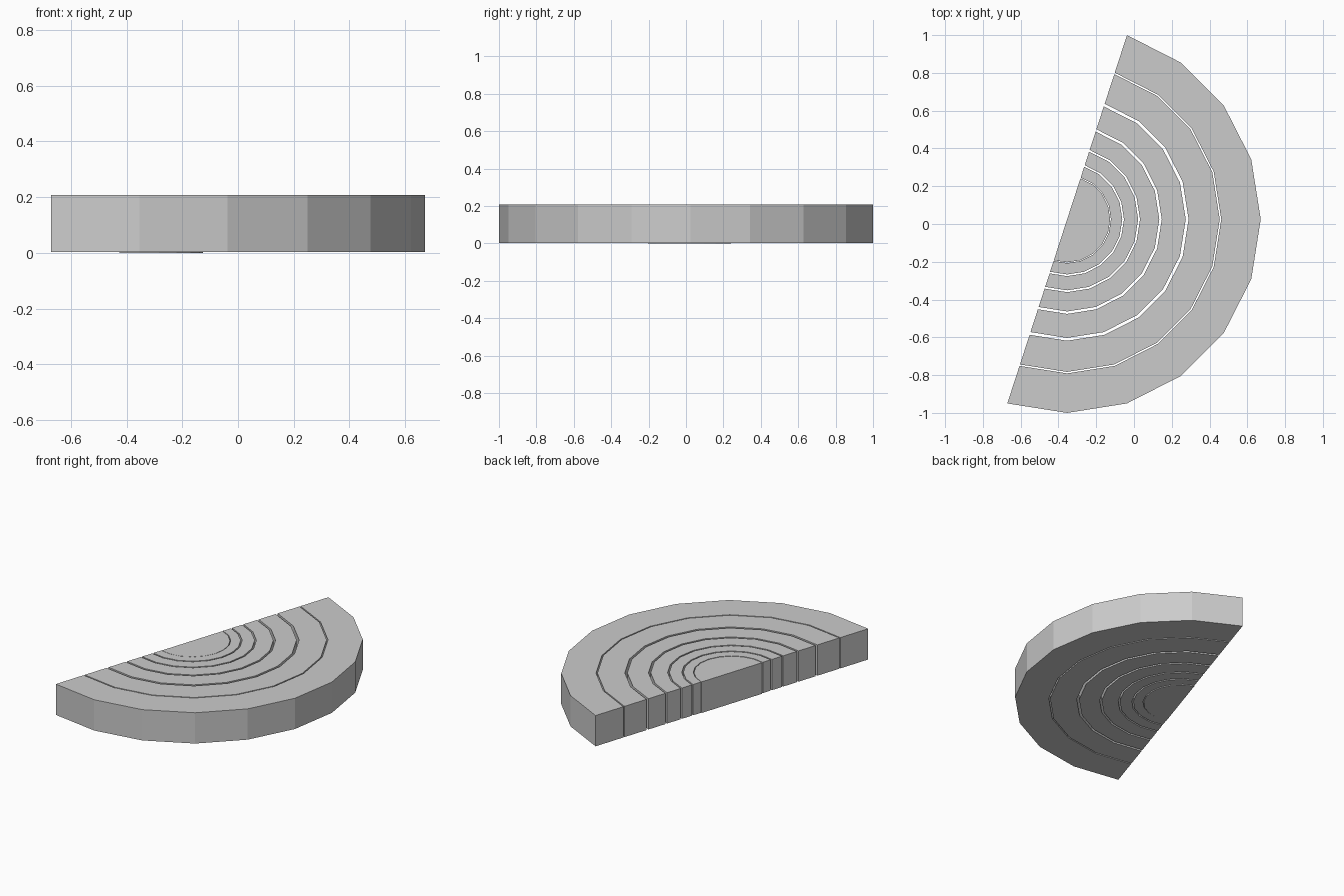
import bpy, bmesh
from math import cos, sin, radians

if "Cube" in bpy.data.objects:
    bpy.data.objects.remove(bpy.data.objects["Cube"])

CX, CY = -0.354, 0.025
ANGLES = [radians(-108 + 18 * i) for i in range(11)]   # half of a 20-gon


def arc(r):
    return [(CX + r * cos(a), CY + r * sin(a)) for a in ANGLES]


def prism(name, strips, z0, z1):
    """Extrude a closed outline, given as a grid-free polygon split into faces."""
    bm = bmesh.new()
    for poly in strips:
        bm.faces.new([bm.verts.new((x, y, z0)) for x, y in poly])
    bmesh.ops.remove_doubles(bm, verts=bm.verts, dist=1e-5)
    ext = bmesh.ops.extrude_face_region(bm, geom=bm.faces[:], use_keep_orig=True)
    for v in [g for g in ext["geom"] if isinstance(g, bmesh.types.BMVert)]:
        v.co.z = z1
    bmesh.ops.recalc_face_normals(bm, faces=bm.faces)
    mesh = bpy.data.meshes.new(name)
    bm.to_mesh(mesh)
    bm.free()
    bpy.context.collection.objects.link(bpy.data.objects.new(name, mesh))


# Concentric half rings, outer to inner
rings = [(1.025, 0.816), (0.808, 0.643), (0.628, 0.501),
         (0.488, 0.386), (0.376, 0.301), (0.292, 0.232)]
for n, (ro, ri) in enumerate(rings, 1):
    o, i = arc(ro), arc(ri)
    quads = [(o[k], o[k + 1], i[k + 1], i[k]) for k in range(10)]
    prism(f"half_ring_{n}", quads, 0.003, 0.207)

# Solid half disc in the middle, sitting slightly lower
prism("half_disc_core", [arc(0.228)], 0.0, 0.206)
